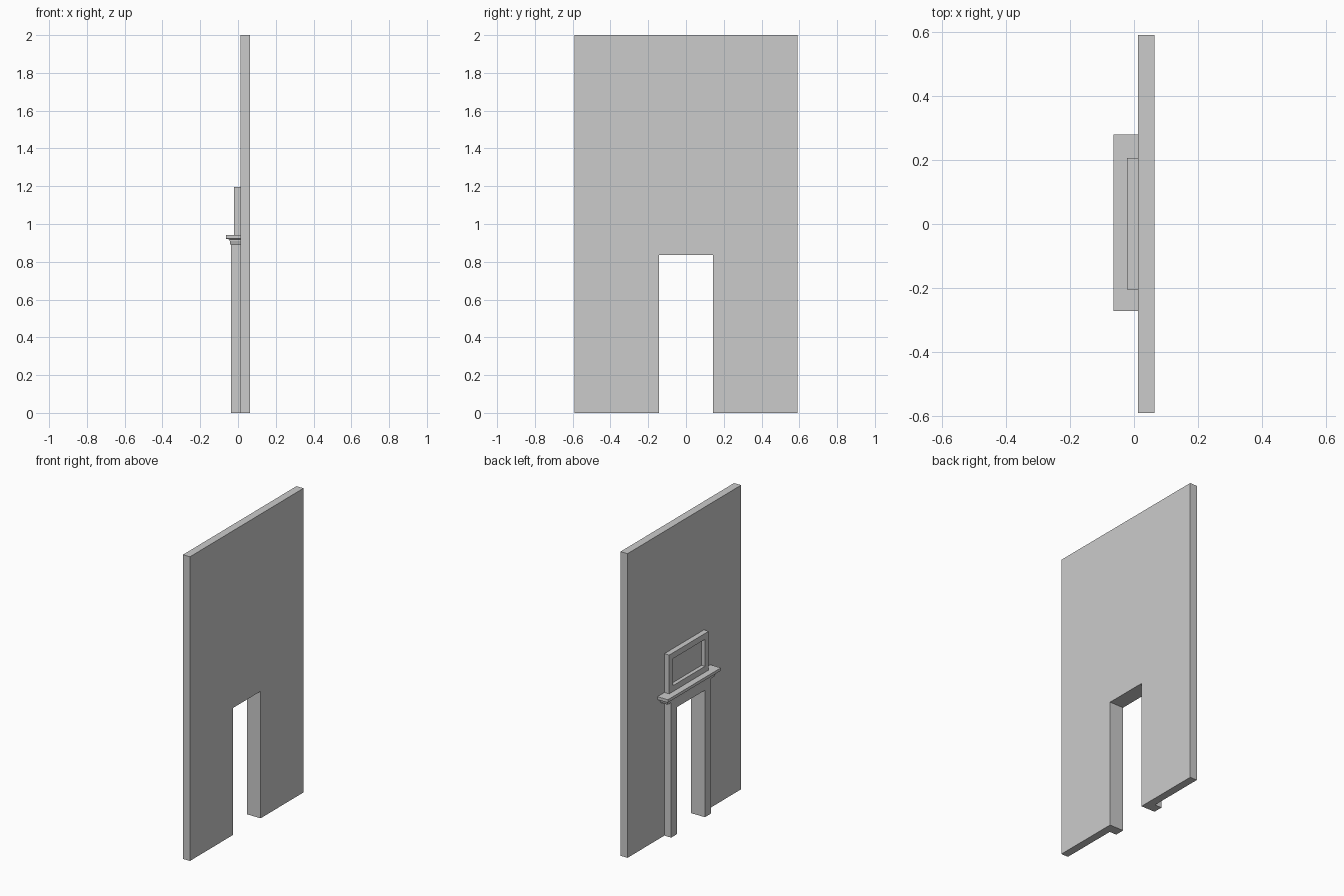
import bpy, bmesh

if "Cube" in bpy.data.objects:
    bpy.data.objects.remove(bpy.data.objects["Cube"])

OPEN_W, OPEN_H = 0.144, 0.835   # half width and height of the doorway
WALL_X = 0.0125                 # decorated face of the wall


def finish(name, bm):
    bmesh.ops.recalc_face_normals(bm, faces=bm.faces)
    mesh = bpy.data.meshes.new(name)
    bm.to_mesh(mesh)
    bm.free()
    obj = bpy.data.objects.new(name, mesh)
    bpy.context.collection.objects.link(obj)
    return obj


def arch(name, half, height, x0, x1):
    """Slab in the YZ plane with the doorway left open at the bottom."""
    side = [(OPEN_W, OPEN_H), (OPEN_W, 0), (half, 0), (half, height)]
    pts = side + [(-y, z) for y, z in reversed(side)]
    bm = bmesh.new()
    face = bm.faces.new([bm.verts.new((x0, y, z)) for y, z in pts])
    ext = bmesh.ops.extrude_face_region(bm, geom=[face])
    verts = [v for v in ext["geom"] if isinstance(v, bmesh.types.BMVert)]
    bmesh.ops.translate(bm, verts=verts, vec=(x1 - x0, 0, 0))
    return finish(name, bm)


def loft(name, rings, y_mid=0.0):
    """Stack of rectangles against the wall: (front x, half width, z)."""
    bm = bmesh.new()
    loops = []
    for x, h, z in rings:
        corners = [(x, -h), (WALL_X, -h), (WALL_X, h), (x, h)]
        loops.append([bm.verts.new((cx, cy + y_mid, z)) for cx, cy in corners])
    for a, b in zip(loops, loops[1:]):
        for i in range(4):
            j = (i + 1) % 4
            bm.faces.new((a[i], a[j], b[j], b[i]))
    bm.faces.new(loops[0])
    bm.faces.new(loops[-1])
    return bm


# Wall and raised door surround
arch("wall", 0.59, 2.0, WALL_X, 0.0635)
arch("door_surround", 0.207, 0.89, -0.037, WALL_X)

# Stepped cornice over the door
finish("cornice", loft("cornice", [
    (-0.040, 0.243, 0.89), (-0.044, 0.250, 0.911), (-0.046, 0.255, 0.911),
    (-0.046, 0.255, 0.918), (-0.0635, 0.275, 0.922), (-0.0635, 0.275, 0.941),
], 0.004))

# Framed panel with a sunken field
bm = loft("panel", [(-0.022, 0.205, 0.941), (-0.022, 0.205, 1.196)], 0.001)
bmesh.ops.recalc_face_normals(bm, faces=bm.faces)
front = min(bm.faces, key=lambda f: f.calc_center_median().x)
bmesh.ops.inset_region(bm, faces=[front], thickness=0.055)
ext = bmesh.ops.extrude_face_region(bm, geom=[front])
bmesh.ops.translate(bm, vec=(0.025, 0, 0),
                    verts=[v for v in ext["geom"] if isinstance(v, bmesh.types.BMVert)])
if front.is_valid:
    bmesh.ops.delete(bm, geom=[front], context='FACES_ONLY')
finish("overdoor_panel", bm)
